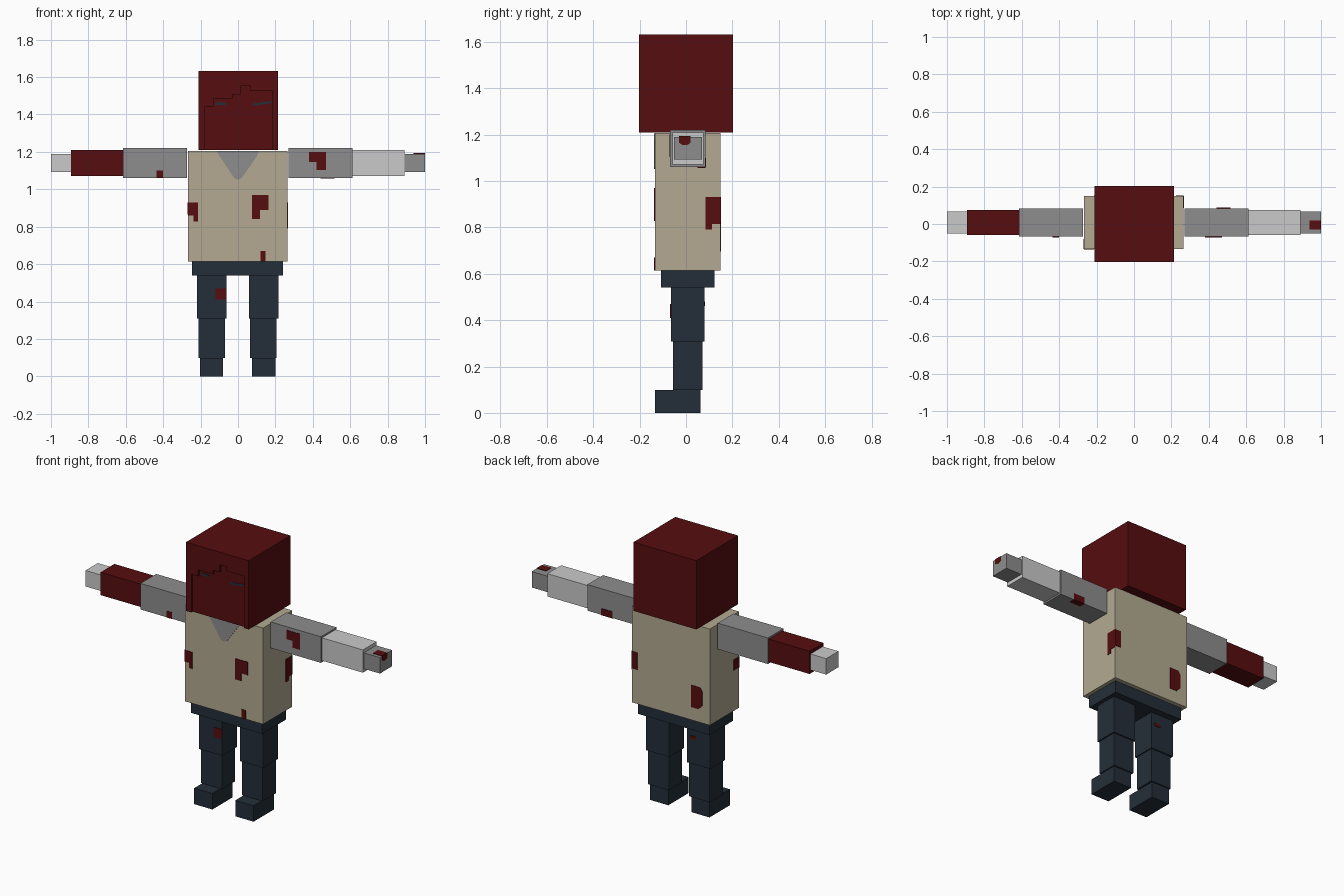
import bpy, bmesh
from mathutils import Vector


def material(name, r, g, b):
    m = bpy.data.materials.new(name)
    m.diffuse_color = [(c / 255 / 12.92 if c < 11 else ((c / 255 + 0.055) / 1.055) ** 2.4)
                       for c in (r, g, b)] + [1]
    return m


RED = material("dark_red", 86, 13, 15)
TAN = material("tan_cloth", 179, 170, 146)
GREY = material("mid_grey", 141, 141, 141)
PALE = material("pale_grey", 202, 202, 202)
NAVY = material("navy", 36, 46, 56)


def finish(bm, name, mat):
    bmesh.ops.recalc_face_normals(bm, faces=bm.faces)
    me = bpy.data.meshes.new(name)
    bm.to_mesh(me)
    bm.free()
    me.materials.append(mat)
    ob = bpy.data.objects.new(name, me)
    bpy.context.collection.objects.link(ob)
    return ob


def box(name, x, y, z, mat):
    """Box from (min, max) ranges."""
    bm = bmesh.new()
    bmesh.ops.create_cube(bm, size=1)
    for v in bm.verts:
        v.co = [r[0] if c < 0 else r[1] for c, r in zip(v.co, (x, y, z))]
    return finish(bm, name, mat)


def plate(name, pts, axis, start, end, mat):
    """Flat outline in the plane across an axis, extruded from start to end."""
    bm = bmesh.new()

    def place(p):
        co = list(p)
        co.insert(axis, start)
        return co

    face = bm.faces.new([bm.verts.new(place(p)) for p in pts])
    out = bmesh.ops.extrude_face_region(bm, geom=[face])
    shift = Vector((0, 0, 0))
    shift[axis] = end - start
    bmesh.ops.translate(bm, vec=shift,
                        verts=[v for v in out["geom"] if isinstance(v, bmesh.types.BMVert)])
    return finish(bm, name, mat)


def rect(u0, u1, v0, v1):
    return [(u0, v0), (u1, v0), (u1, v1), (u0, v1)]


def stain(name, pts, axis, pos, out):
    plate("stain_" + name, pts, axis, pos - out * 0.002, pos + out * 0.003, RED)


# Head, with a stepped fringe standing in front of the face
box("head", (-0.212, 0.214), (-0.188, 0.203), (1.21, 1.632), RED)
fringe = [(-0.212, 1.21), (-0.176, 1.21), (-0.176, 1.444), (-0.13, 1.444), (-0.13, 1.485),
          (-0.03, 1.485), (-0.03, 1.508), (0.016, 1.508), (0.016, 1.555), (0.064, 1.555),
          (0.064, 1.528), (0.182, 1.528), (0.182, 1.21), (0.214, 1.21), (0.214, 1.632),
          (-0.212, 1.632)]
plate("fringe", fringe, 1, -0.188, -0.202, RED)
plate("left_eye", [(-0.125, 1.452), (-0.065, 1.45), (-0.063, 1.462), (-0.11, 1.468)],
      1, -0.186, -0.191, NAVY)
plate("right_eye", [(0.075, 1.446), (0.18, 1.46), (0.18, 1.472), (0.085, 1.46)],
      1, -0.186, -0.191, NAVY)

# Torso, collar and hips
box("torso", (-0.266, 0.264), (-0.134, 0.149), (0.615, 1.206), TAN)
plate("collar", [(-0.115, 1.205), (-0.1, 1.18), (-0.02, 1.06), (0.0, 1.052), (0.02, 1.06),
                 (0.1, 1.175), (0.112, 1.205)], 1, -0.132, -0.137, GREY)
box("hips", (-0.245, 0.24), (-0.108, 0.122), (0.54, 0.615), NAVY)

# Arms and legs on both sides
for side, s in (("left", -1), ("right", 1)):
    def span(a, b):
        return tuple(sorted((s * a - 0.002, s * b - 0.002)))

    box(side + "_upper_arm", span(0.272, 0.613), (-0.068, 0.084), (1.06, 1.22), GREY)
    box(side + "_forearm", span(0.613, 0.891), (-0.058, 0.076), (1.07, 1.21),
        PALE if s > 0 else RED)
    box(side + "_hand", tuple(sorted((s * 0.89, s * 1.0))), (-0.051, 0.068), (1.092, 1.19),
        GREY if s > 0 else PALE)
    box(side + "_thigh", span(0.06, 0.218), (-0.065, 0.08), (0.308, 0.54), NAVY)
    box(side + "_shin", span(0.067, 0.209), (-0.056, 0.071), (0.098, 0.308), NAVY)
    box(side + "_foot", span(0.078, 0.202), (-0.134, 0.063), (0.0, 0.098), NAVY)

# Stains on the torso
stain("chest", [(0.075, 0.97), (0.162, 0.97), (0.162, 0.89), (0.118, 0.89),
                (0.118, 0.842), (0.075, 0.842)], 1, -0.134, -1)
stain("chest_edge", [(-0.266, 0.93), (-0.215, 0.93), (-0.215, 0.828), (-0.238, 0.828),
                     (-0.238, 0.86), (-0.266, 0.86)], 1, -0.134, -1)
stain("left_flank", rect(-0.134, -0.08, 0.865, 0.93), 0, -0.266, -1)
stain("hem", rect(0.12, 0.148, 0.615, 0.67), 1, -0.134, -1)
stain("right_flank", [(0.085, 0.93), (0.149, 0.93), (0.149, 0.815), (0.112, 0.815),
                      (0.112, 0.79), (0.085, 0.79)], 0, 0.264, 1)
stain("back_edge", rect(0.225, 0.264, 0.825, 0.93), 1, 0.149, 1)
stain("back", [(-0.215, 0.81), (-0.2, 0.83), (-0.142, 0.83), (-0.142, 0.695),
               (-0.19, 0.695), (-0.215, 0.72)], 1, 0.149, 1)

# Stains on the limbs
stain("sleeve", [(0.38, 1.2), (0.47, 1.2), (0.47, 1.103), (0.42, 1.103), (0.42, 1.145),
                 (0.38, 1.145)], 1, -0.068, -1)
stain("left_sleeve", rect(-0.435, -0.4, 1.06, 1.1), 1, -0.068, -1)
stain("sleeve_back", rect(0.44, 0.515, 1.06, 1.1), 1, 0.084, 1)
stain("sleeve_under", rect(0.44, 0.515, 0.05, 0.084), 2, 1.06, -1)
stain("thigh", rect(-0.12, -0.062, 0.41, 0.47), 1, -0.065, -1)
stain("thigh_back", rect(-0.125, -0.085, 0.46, 0.48), 1, 0.08, 1)
stain("hand_top", rect(0.937, 1.0, -0.03, 0.02), 2, 1.19, 1)
stain("hand_end", [(-0.03, 1.19), (0.02, 1.19), (0.02, 1.165), (0.005, 1.155),
                   (-0.015, 1.155), (-0.03, 1.165)], 0, 0.998, 1)
